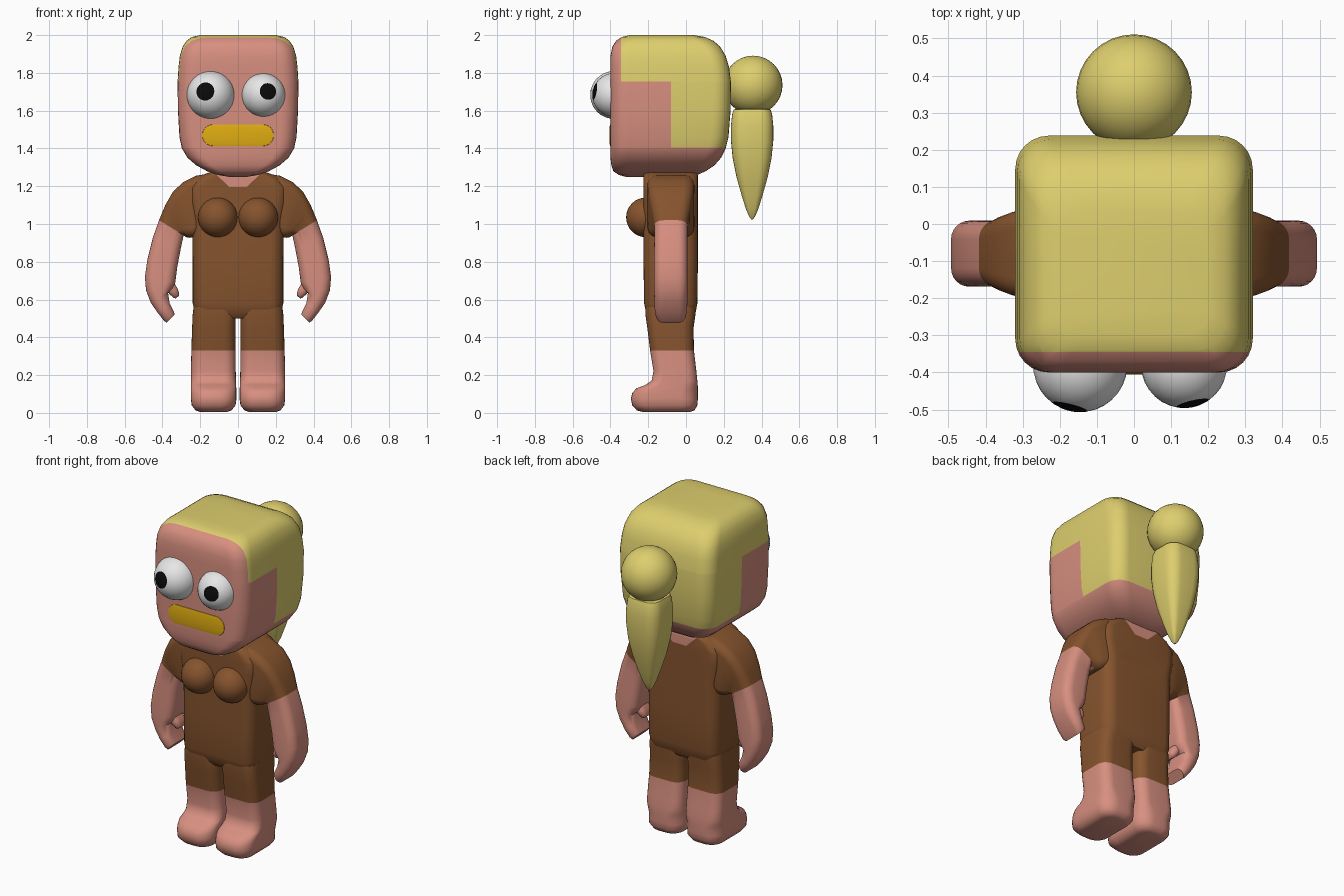
import bpy, bmesh, math
from mathutils import Vector as V


def material(name, rgb):
    m = bpy.data.materials.new(name)
    m.diffuse_color = (*rgb, 1)
    return m


SKIN = material("skin", (0.68, 0.275, 0.215))
HAIR = material("blonde_hair", (0.73, 0.62, 0.155))
BROWN = material("brown_cloth", (0.238, 0.088, 0.027))
GOLD = material("golden_mouth", (0.75, 0.42, 0.006))
WHITE = material("eye_white", (0.82, 0.82, 0.82))
BLACK = material("pupil_black", (0.003, 0.003, 0.003))


def ring(c, u, v, r, n=6):
    """Rounded rectangle round c with half-extent vectors u and v."""
    c, u, v = V(c), V(u), V(v)
    hu, hv = u.length, v.length
    r = min(r, 0.97 * hu, 0.97 * hv)
    un, vn = u.normalized(), v.normalized()
    pts = []
    for k, (a, b) in enumerate(((1, 1), (-1, 1), (-1, -1), (1, -1))):
        for i in range(n + 1):
            t = (k + i / n) * math.pi / 2
            pts.append(c + un * (a * (hu - r) + r * math.cos(t))
                       + vn * (b * (hv - r) + r * math.sin(t)))
    return pts


def level(z, x0, x1, y0, y1, r):
    """Horizontal ring from its bounds."""
    return ring(((x0 + x1) / 2, (y0 + y1) / 2, z),
                ((x1 - x0) / 2, 0, 0), (0, (y1 - y0) / 2, 0), r)


def finish(name, bm, mats, rule=None, angle=45):
    bmesh.ops.recalc_face_normals(bm, faces=bm.faces)
    if rule:
        for f in bm.faces:
            f.material_index = rule(f.calc_center_median())
    me = bpy.data.meshes.new(name)
    bm.to_mesh(me)
    bm.free()
    for m in mats:
        me.materials.append(m)
    ob = bpy.data.objects.new(name, me)
    bpy.context.collection.objects.link(ob)
    bpy.ops.object.select_all(action='DESELECT')
    ob.select_set(True)
    bpy.context.view_layer.objects.active = ob
    bpy.ops.object.shade_smooth_by_angle(angle=math.radians(angle))
    return ob


def loft(name, rings, mats, rule=None, cuts=()):
    bm = bmesh.new()
    loops = [[bm.verts.new(p) for p in r] for r in rings]
    n = len(loops[0])
    for a, b in zip(loops, loops[1:]):
        for i in range(n):
            j = (i + 1) % n
            bm.faces.new((a[i], a[j], b[j], b[i]))
    bm.faces.new(loops[0])
    bm.faces.new(loops[-1])
    for co, no in cuts:
        bmesh.ops.bisect_plane(bm, geom=bm.verts[:] + bm.edges[:] + bm.faces[:],
                               dist=1e-5, plane_co=co, plane_no=no)
    return finish(name, bm, mats, rule)


def ball(name, c, r, mats, rule=None, aim=(0, 0, 1)):
    bm = bmesh.new()
    bmesh.ops.create_uvsphere(bm, u_segments=32, v_segments=16, radius=r)
    ob = finish(name, bm, mats, rule and (lambda p: rule(p / r)))
    ob.location = c
    ob.rotation_euler = V(aim).to_track_quat('Z', 'Y').to_euler()
    return ob


# Head: rounded block, hair painted on the top, back and temples
HEAD = ((1.25, .05, -.32, .00, .05), (1.26, .11, -.355, .06, .06),
        (1.28, .165, -.385, .105, .07), (1.31, .22, -.395, .15, .08),
        (1.35, .267, -.40, .185, .09), (1.40, .297, -.40, .21, .09),
        (1.46, .310, -.40, .225, .09), (1.60, .318, -.40, .236, .09),
        (1.75, .320, -.40, .238, .09), (1.83, .315, -.40, .228, .09),
        (1.89, .308, -.40, .21, .09), (1.94, .293, -.39, .18, .09),
        (1.97, .272, -.37, .145, .09), (1.99, .245, -.34, .10, .08),
        (2.00, .20, -.30, .04, .07))


def hair_rule(p):
    if p.y < -0.345:
        return 0
    return int(p.z > (1.755 if p.y < -0.08 else 1.405))


loft("head", [level(z, -x, x, a, b, r) for z, x, a, b, r in HEAD],
     [SKIN, HAIR], hair_rule,
     [((0, -.345, 0), (0, 1, 0)), ((0, -.08, 0), (0, 1, 0)),
      ((0, 0, 1.755), (0, 0, 1)), ((0, 0, 1.405), (0, 0, 1))])

# Mouth plate
loft("mouth", [ring((0, y, 1.47), (w, 0, 0), (0, 0, h), h)
               for y, w, h in ((-.398, .19, .058), (-.402, .188, .056), (-.405, .17, .042))],
     [GOLD])

# Eyes, with pupils on the sphere cap
for name, c, r, aim in (("left_eye", (-.145, -.38, 1.683), .127, (-.03, -.122, .02)),
                        ("right_eye", (.135, -.38, 1.683), .116, (.025, -.11, .02))):
    ball(name, c, r, [WHITE, BLACK], lambda p: int(p.z > 0.92), aim)

# Ponytail
ball("hair_bun", (0, .355, 1.735), .156, [HAIR])
TAIL = ((1.61, .085), (1.605, .098), (1.58, .106), (1.52, .112), (1.44, .112),
        (1.35, .103), (1.25, .083), (1.15, .055), (1.08, .033), (1.04, .016), (1.025, .005))
loft("ponytail", [level(z, -h, h, .35 - h, .35 + h, h * .6) for z, h in TAIL], [HAIR])

# Torso with a scooped neckline
TORSO = ((.50, .19, -.19, .035, .05), (.525, .225, -.21, .05, .06),
         (.58, .24, -.222, .06, .07), (.80, .24, -.225, .063, .07),
         (1.02, .243, -.225, .063, .07), (1.12, .262, -.225, .063, .07),
         (1.19, .262, -.225, .063, .07), (1.24, .225, -.225, .063, .07),
         (1.265, .175, -.225, .062, .07), (1.28, .13, -.215, .055, .06))
loft("torso", [level(z, -x, x, a, b, r) for z, x, a, b, r in TORSO],
     [BROWN, SKIN],
     lambda p: int(p.z > 1.195 and abs(p.x) < .045 + (p.z - 1.195) * 1.05),
     [((0, 0, 1.195), (0, 0, 1)), ((.045, 0, 1.195), (1, 0, -1.05)),
      ((-.045, 0, 1.195), (1, 0, 1.05))])

# Arm rings: outer x, z, inner x, z, half depth
ARM = ((.12, 1.272, .15, .97, .125), (.22, 1.256, .20, .945, .125),
       (.29, 1.222, .235, .93, .122), (.345, 1.17, .257, .927, .112),
       (.385, 1.10, .273, .93, .10), (.418, 1.02, .288, .94, .088),
       (.45, .93, .303, .87, .088), (.48, .81, .322, .77, .089),
       (.493, .72, .332, .69, .089), (.487, .65, .345, .66, .089),
       (.463, .585, .37, .635, .088), (.425, .53, .362, .58, .086),
       (.392, .488, .34, .537, .08), (.378, .477, .335, .522, .07))
# Leg rings: z, x range, y range, radius
LEG = ((.005, .06, .20, -.23, .02, .05), (.013, .035, .225, -.26, .045, .07),
       (.04, .013, .245, -.285, .06, .08), (.075, .008, .25, -.292, .063, .09),
       (.105, .008, .25, -.285, .063, .09), (.13, .009, .25, -.262, .063, .08),
       (.148, .010, .25, -.215, .062, .07), (.17, .011, .25, -.182, .06, .06),
       (.22, .012, .249, -.172, .055, .06), (.33, .013, .247, -.19, .042, .06),
       (.45, .013, .243, -.205, .04, .06), (.52, .013, .24, -.215, .05, .06),
       (.56, .02, .235, -.215, .05, .06))
THUMB = ((.40, .72, .03, .05), (.365, .675, .03, .05), (.342, .645, .026, .046),
         (.327, .622, .02, .038), (.322, .612, .011, .024))

for side, s in (("left", -1), ("right", 1)):
    # Sleeve and arm in one sweep
    loft(side + "_arm",
         [ring((s * (a + c) / 2, -.08, (b + d) / 2),
               (s * (a - c) / 2, 0, (b - d) / 2), (0, h, 0), .05)
          for a, b, c, d, h in ARM],
         [SKIN, BROWN],
         lambda p: int(p.z > .94 + (abs(p.x) - .288) * .615))
    loft(side + "_thumb",
         [ring((s * x, -.085, z), (s * w * .8, 0, -w * .6), (0, h, 0), w)
          for x, z, w, h in THUMB], [SKIN])
    # Leg and foot with short trousers
    loft(side + "_leg",
         [level(z, min(s * a, s * b), max(s * a, s * b), c, d, r)
          for z, a, b, c, d, r in LEG],
         [SKIN, BROWN], lambda p: int(p.z > .33))
    ball(side + "_chest", (s * .107, -.212, 1.035), .105, [BROWN])
